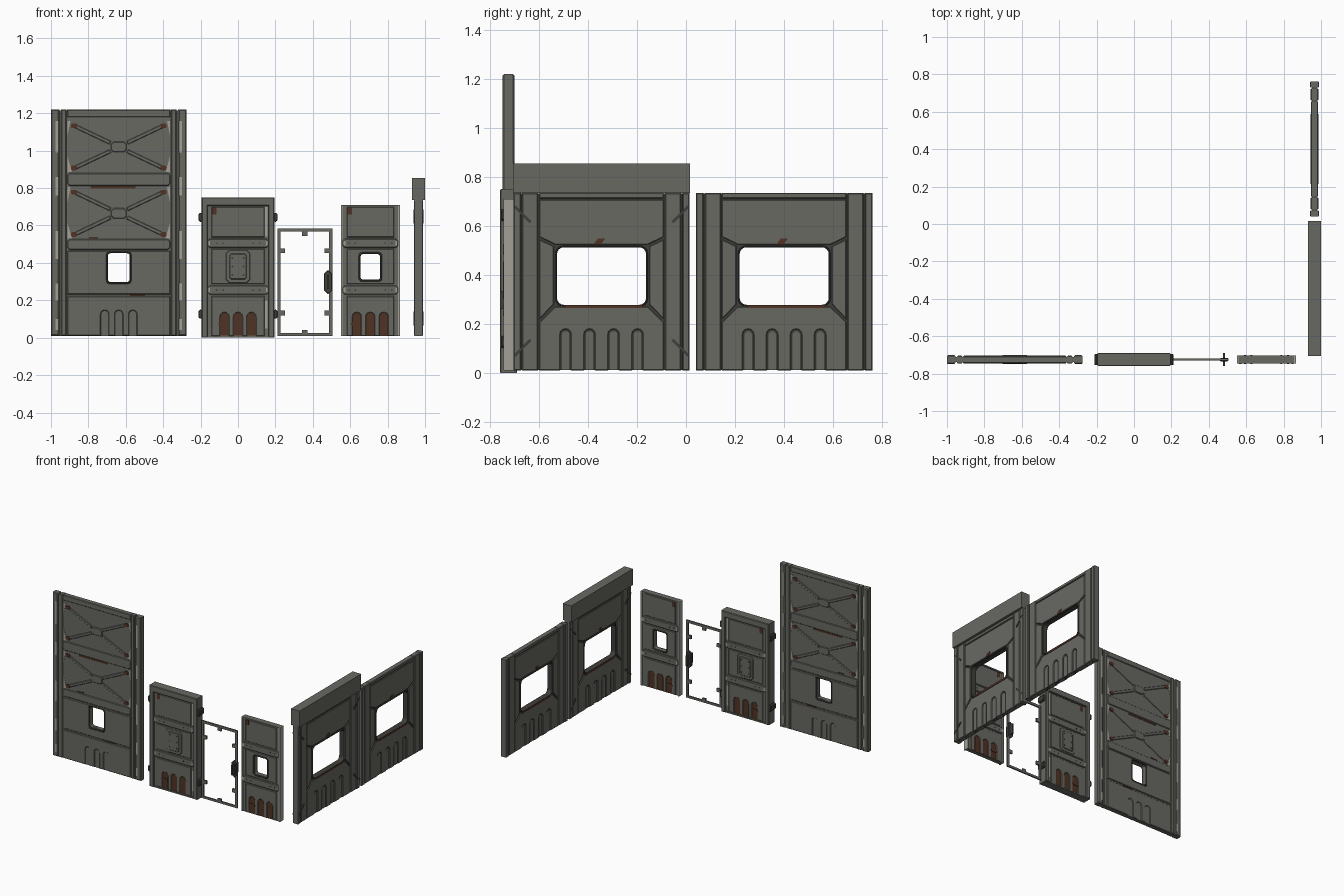
import bpy, bmesh, math
from mathutils import Vector, Matrix

if "Cube" in bpy.data.objects:
    bpy.data.objects.remove(bpy.data.objects["Cube"])


def material(name, rgb):
    m = bpy.data.materials.new(name)
    m.diffuse_color = (*rgb, 1)
    m.use_nodes = True
    m.node_tree.nodes["Principled BSDF"].inputs["Base Color"].default_value = m.diffuse_color
    return m


GREY = material("painted grey", (0.14, 0.14, 0.124))
DARK = material("dark grey", (0.05, 0.05, 0.044))
LIGHT = material("worn bare metal", (0.36, 0.35, 0.31))
RUST = material("rust brown", (0.08, 0.032, 0.018))


# ---- 2D outlines (u = sideways, z = up) ----
def rect(u0, u1, z0, z1, c=0.0):
    if not c:
        return [(u0, z0), (u1, z0), (u1, z1), (u0, z1)]
    return [(u0 + c, z0), (u1 - c, z0), (u1, z0 + c), (u1, z1 - c),
            (u1 - c, z1), (u0 + c, z1), (u0, z1 - c), (u0, z0 + c)]


def rounded(u0, u1, z0, z1, r, n=4):
    pts = []
    for k, (u, z) in enumerate([(u1 - r, z1 - r), (u0 + r, z1 - r), (u0 + r, z0 + r), (u1 - r, z0 + r)]):
        for i in range(n + 1):
            a = math.pi / 2 * (k + i / n)
            pts.append((u + r * math.cos(a), z + r * math.sin(a)))
    return pts


def slot(c, w, z0, zt):
    arc = [(c - w * math.cos(math.pi * i / 6), zt - w + w * math.sin(math.pi * i / 6)) for i in range(7)]
    return [(c - w, z0)] + arc + [(c + w, z0)]


def notched(top, z0, centres, w, zt):
    """Outline whose lower edge at z0 is cut by round-topped slots; top runs right to left."""
    pts = []
    for c in centres:
        pts += slot(c, w, z0, zt)
    return pts + top


def bar(a, b, w):
    a, b = Vector(a), Vector(b)
    n = (b - a).normalized().orthogonal() * w / 2
    return [tuple(a + n), tuple(b + n), tuple(b - n), tuple(a - n)]


def mir(p):
    return [(-u, z) for u, z in p]


def both(*loops):
    return [q for p in loops for q in (p, mir(p))]


def hexes(pts, r=0.006):
    return [[(u + r * math.cos(i * math.pi / 3), z + r * math.sin(i * math.pi / 3)) for i in range(6)] for u, z in pts]


# ---- chamfered plate, symmetric about its middle plane ----
def plate(name, site, outers, h, mat, holes=(), b=0.0):
    bm = bmesh.new()
    caps = [[], []]
    for loops, sign in ((outers, 1), (holes, -1)):
        for loop in loops:
            p = [Vector(q) for q in loop]
            n = len(p)
            area = sum(p[i].cross(p[(i + 1) % n]) for i in range(n))
            if area * sign < 0:
                p.reverse()
            inner = []
            for i in range(n):
                d0, d1 = (p[i] - p[i - 1]).normalized(), (p[(i + 1) % n] - p[i]).normalized()
                n0, n1 = Vector((-d0.y, d0.x)), Vector((-d1.y, d1.x))
                inner.append(p[i] + (n0 + n1) * b / max(0.3, 1 + n0.dot(n1)))
            levels = [(inner, -h), (p, b - h), (p, h - b), (inner, h)] if b else [(p, -h), (p, h)]
            rings = [[bm.verts.new((q.x, q.y, w)) for q in pts] for pts, w in levels]
            for r0, r1 in zip(rings, rings[1:]):
                for i in range(n):
                    j = (i + 1) % n
                    bm.faces.new((r0[i], r0[j], r1[j], r1[i]))
            for cap, r in zip(caps, (rings[0], rings[-1])):
                cap += [bm.edges.get((r[i], r[(i + 1) % n])) for i in range(n)]
    for cap in caps:
        bmesh.ops.triangle_fill(bm, use_beauty=True, use_dissolve=False, edges=cap, normal=(0, 0, 1))
    bmesh.ops.recalc_face_normals(bm, faces=bm.faces[:])
    bm.transform(site)
    me = bpy.data.meshes.new(name)
    bm.to_mesh(me)
    bm.free()
    me.materials.append(mat)
    ob = bpy.data.objects.new(name, me)
    bpy.context.collection.objects.link(ob)


def facing_front(x, y=-0.725):
    return Matrix.Translation((x, y, 0)) @ Matrix.Rotation(math.pi / 2, 4, 'X')


def facing_side(y, x=0.965):
    return Matrix.Translation((x, y, 0)) @ Matrix.Rotation(math.pi / 2, 4, 'Z') @ Matrix.Rotation(math.pi / 2, 4, 'X')


# ---- tall wall panel ----
s = facing_front(-0.6375)
hole = rounded(-0.058, 0.058, 0.298, 0.452, 0.015)
plate("tall_core", s, [rect(-0.355, 0.355, 0.01, 1.215)], 0.014, GREY, [hole])
plate("tall_posts", s, both(rect(0.318, 0.3625, 0.01, 1.22)), 0.024, GREY, b=0.006)
plate("tall_inner_posts", s, both(rect(0.28, 0.308, 0.01, 1.22)), 0.021, GREY, b=0.004)
centres = (-0.075, 0, 0.075)
plate("tall_bands", s, [rect(-0.276, 0.276, 1.18, 1.22), rect(-0.276, 0.276, 0.812, 0.88, 0.012),
                        rect(-0.276, 0.276, 0.47, 0.527, 0.012),
                        notched([(0.276, 0.01), (0.276, 0.222), (-0.276, 0.222), (-0.276, 0.01)],
                                0.01, centres, 0.02, 0.145)], 0.019, GREY, b=0.004)
plate("tall_window_band", s, [rect(-0.276, 0.276, 0.232, 0.464)], 0.021, GREY, [hole], b=0.004)
plate("tall_window_frame", s, [rounded(-0.068, 0.068, 0.287, 0.463, 0.018)], 0.024, DARK, [hole], b=0.004)
for k, zc in enumerate((1.02, 0.665)):
    arms = both(bar((0.235, zc + 0.112), (0.045, zc + 0.022), 0.02), bar((0.235, zc - 0.112), (0.045, zc - 0.022), 0.02))
    plate(f"tall_cross_brace_{k}", s, arms, 0.018, GREY, b=0.003)
    plate(f"tall_brace_hub_{k}", s, [rect(-0.042, 0.042, zc - 0.028, zc + 0.028, 0.014)], 0.02, GREY, b=0.004)
    plate(f"tall_brace_feet_{k}", s, both(rect(0.222, 0.256, zc + 0.1, zc + 0.126, 0.007),
                                        rect(0.222, 0.256, zc - 0.126, zc - 0.1, 0.007)), 0.0195, RUST)
    plate(f"tall_worn_corners_{k}", s, both([(0.274, zc - 0.135), (0.274, zc - 0.05), (0.25, zc - 0.135)],
                                          [(0.274, zc + 0.14), (0.274, zc + 0.06), (0.258, zc + 0.14)]), 0.016, LIGHT)
plate("tall_worn_posts", s, both(*[rect(0.322, 0.338, z, z + d) for z, d in
      ((0.99, 0.17), (0.76, 0.1), (0.42, 0.15), (0.2, 0.09), (0.04, 0.06))]), 0.0245, LIGHT)
plate("tall_rust_streaks", s, [rect(-0.15, 0.09, 0.798, 0.81), rect(-0.16, -0.11, 0.53, 0.538),
                               rect(0.06, 0.14, 0.223, 0.231)], 0.0165, RUST)


# ---- door leaf and small window panel share one layout ----
def leaf(name, s, half, h, windowed):
    w = half - 0.022
    hole = rounded(-0.052, 0.052, 0.31, 0.447, 0.014)
    holes = [hole] if windowed else []
    centres = (-0.072, 0, 0.072)
    plate(name + "_core", s, [rect(-half, half, 0.01, 0.705)], h, GREY, holes)
    plate(name + "_skin", s, [rect(-w, w, 0.537, 0.698), rect(-w, w, 0.286, 0.475),
                              notched([(w, 0.01), (w, 0.222), (-w, 0.222), (-w, 0.01)],
                                      0.01, centres, 0.023, 0.135)], h + 0.004, GREY, holes, b=0.003)
    plate(name + "_slot_fill", s, [slot(c, 0.022, 0.012, 0.134) for c in centres], h + 0.001, RUST)
    plate(name + "_rust_stain", s, [rect(-0.105, -0.05, 0.065, 0.085, 0.006),
                                    rect(-w + 0.003, -w + 0.027, 0.66, 0.697)], h + 0.0045, RUST)
    plate(name + "_bands", s, [rect(-half, half, z, z + 0.05, 0.012) for z in (0.23, 0.48)], h + 0.008, GREY, b=0.004)
    plate(name + "_rivets", s, hexes([(u, z) for u in (-0.115, -0.08, 0.08, 0.115) for z in (0.255, 0.505)], 0.005),
          h + 0.0095, DARK)
    plate(name + "_worn_band_ends", s, both(*[rect(half - 0.014, half - 0.002, z + 0.012, z + 0.038)
                                             for z in (0.23, 0.48)]), h + 0.0085, LIGHT)
    if windowed:
        plate(name + "_window_frame", s, [rounded(-0.062, 0.062, 0.3, 0.457, 0.017)], h + 0.008, DARK, [hole], b=0.003)
    else:
        plate(name + "_hatch", s, [rect(-0.066, 0.066, 0.29, 0.471, 0.02)], h + 0.008, GREY, b=0.005)
        plate(name + "_hatch_centre", s, [rect(-0.046, 0.046, 0.312, 0.449, 0.008)], h + 0.012, GREY, b=0.004)
        plate(name + "_hatch_bolts", s, hexes([(u, z) for u in (-0.03, 0.03) for z in (0.335, 0.38, 0.426)], 0.006),
              h + 0.0135, DARK)


# ---- framed door ----
s = facing_front(0)
leaf("door", s, 0.163, 0.022, False)
plate("door_surround", s, [[(-0.195, 0), (-0.163, 0), (-0.163, 0.705), (0.163, 0.705), (0.163, 0),
                            (0.195, 0), (0.195, 0.75), (-0.195, 0.75)]], 0.0355, GREY, b=0.004)
plate("door_threshold", s, [rect(-0.163, 0.163, 0, 0.01)], 0.03, GREY)
plate("door_hinges", s, both(rect(0.19, 0.212, 0.62, 0.668, 0.008), rect(0.19, 0.212, 0.102, 0.15, 0.008)), 0.03, DARK, b=0.004)
plate("door_worn_edge", s, [rect(0.142, 0.159, 0.54, 0.7), rect(0.145, 0.158, 0.05, 0.2)], 0.0225, LIGHT)

# ---- small window panel ----
s = facing_front(0.7075)
leaf("small_panel", s, 0.148, 0.014, True)
plate("small_panel_edges", s, both(rect(0.148, 0.1575, 0.01, 0.71)), 0.021, LIGHT)
plate("small_panel_cap", s, [rect(-0.148, 0.148, 0.7, 0.71)], 0.021, GREY)

# ---- thin open frame with latch ----
s = facing_front(0.3575)
plate("thin_frame", s, [rect(-0.1475, 0.1475, 0.01, 0.585)], 0.005, GREY, [rect(-0.13, 0.13, 0.026, 0.567)])
plate("frame_tabs", s, both(rect(0.106, 0.135, 0.452, 0.478), rect(0.106, 0.135, 0.12, 0.146))
      + [rect(-0.014, 0.014, 0.545, 0.57), rect(-0.014, 0.014, 0.022, 0.042)], 0.006, GREY)
plate("latch_plate", s, [rect(0.103, 0.145, 0.235, 0.36, 0.018)], 0.009, DARK, b=0.003)
plate("latch_grip", s, [rect(0.118, 0.13, 0.26, 0.335)], 0.034, DARK)


# ---- wide window wall ----
def window_wall(name, s):
    hole = rounded(-0.182, 0.182, 0.278, 0.513, 0.028)
    centres = [-0.147, -0.049, 0.049, 0.147]
    plate(name + "_core", s, [rect(-0.356, 0.356, 0.012, 0.733)], 0.013, DARK, [hole])
    plate(name + "_posts", s, both(rect(0.33, 0.36, 0.01, 0.735)), 0.0245, GREY, b=0.004)
    plate(name + "_inner_posts", s, both(rect(0.259, 0.324, 0.01, 0.735)), 0.021, GREY, b=0.004)
    side = [(0.254, 0.545), (0.195, 0.517), (0.195, 0.28), (0.254, 0.218)]
    top = [(-0.254, 0.708), (0.254, 0.708), (0.254, 0.555), (0.19, 0.524), (-0.19, 0.524), (-0.254, 0.555)]
    base = notched([(0.254, 0.01), (0.254, 0.207), (0.19, 0.27), (-0.19, 0.27), (-0.254, 0.207), (-0.254, 0.01)],
                   0.01, centres, 0.022, 0.178)
    plate(name + "_skin", s, both(side) + [top, base, rect(-0.254, 0.254, 0.713, 0.735)], 0.019, GREY, b=0.003)
    plate(name + "_slot_fill", s, [slot(c, 0.015, 0.012, 0.17) for c in centres], 0.0145, GREY)
    plate(name + "_window_frame", s, [rounded(-0.189, 0.189, 0.271, 0.52, 0.032)], 0.022, DARK, [hole], b=0.003)
    plate(name + "_rust_sill", s, [rect(-0.15, 0.17, 0.264, 0.2775)], 0.0225, RUST)
    plate(name + "_rust_patch", s, [[(-0.035, 0.522), (-0.005, 0.522), (0.015, 0.548), (-0.015, 0.548)]], 0.0225, RUST)


s = facing_side(0.401)
window_wall("rear_wall", s)
s = facing_side(-0.345)
window_wall("front_wall", s)
plate("front_wall_header", s, [rect(-0.361, 0.361, 0.735, 0.855)], 0.035, GREY)
plate("front_wall_slant_ribs", s, both(bar((0.29, 0.615), (0.355, 0.68), 0.012),
                                      bar((0.29, 0.135), (0.355, 0.07), 0.012)), 0.026, DARK)
